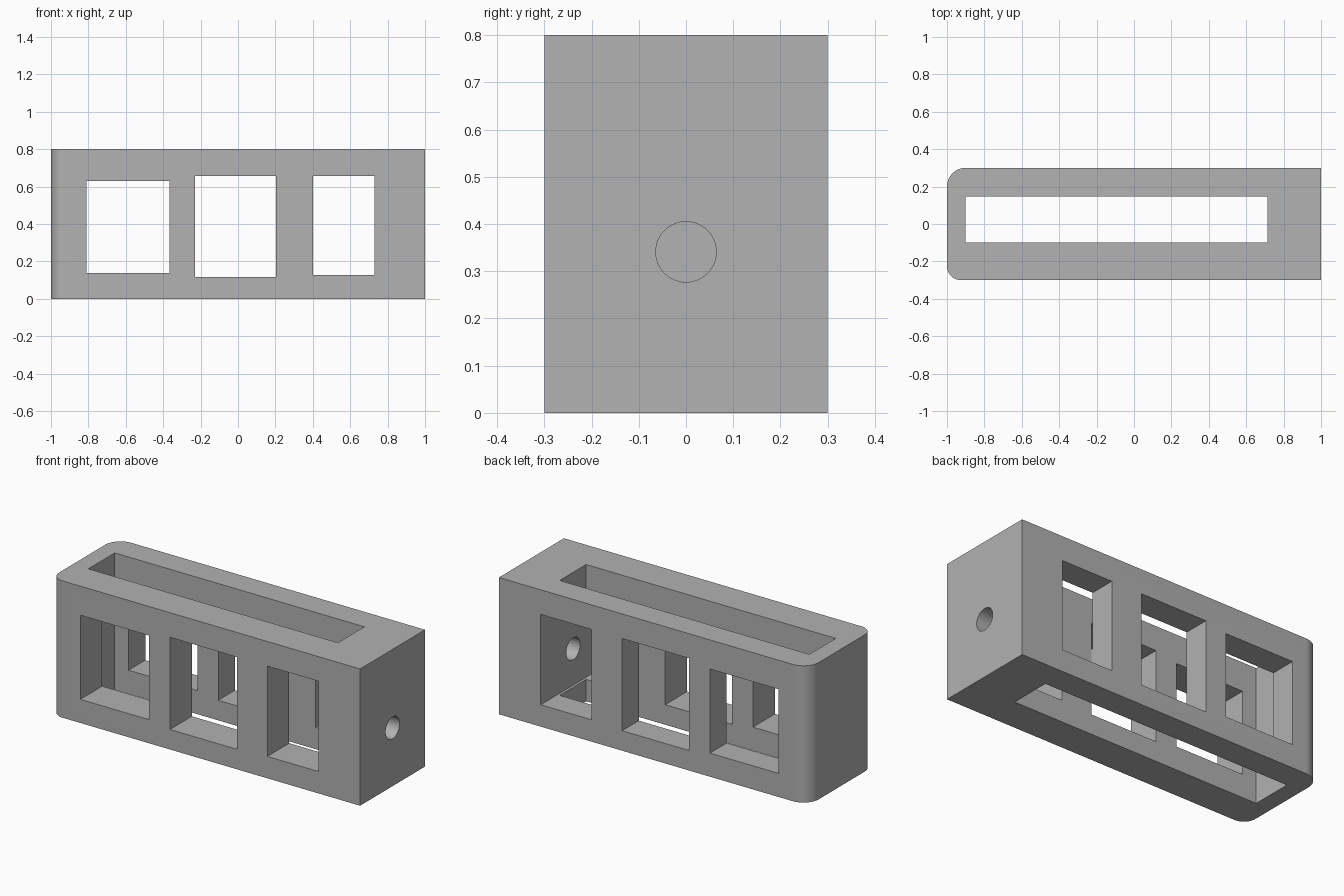
import bpy, bmesh, math

if "Cube" in bpy.data.objects:
    bpy.data.objects.remove(bpy.data.objects["Cube"])

HEIGHT = 0.8

grey = bpy.data.materials.new("plain grey")
grey.diffuse_color = (0.445, 0.445, 0.445, 1)
grey.use_nodes = True
grey.node_tree.nodes["Principled BSDF"].inputs["Base Color"].default_value = grey.diffuse_color


def corner(cx, cy, radius, start, steps=14):
    """Quarter-circle points, counter-clockwise from the start angle."""
    return [(cx + radius * math.cos(start + math.pi / 2 * i / steps),
             cy + radius * math.sin(start + math.pi / 2 * i / steps))
            for i in range(steps + 1)]


def box_cutter(name, x, y, z):
    bpy.ops.mesh.primitive_cube_add(
        size=1, location=[sum(r) / 2 for r in (x, y, z)])
    ob = bpy.context.object
    ob.name = name
    ob.scale = [r[1] - r[0] for r in (x, y, z)]
    return ob


# Block: square right end, two rounded vertical edges on the left end
R_BACK, R_FRONT = 0.10, 0.075
outline = [(1, -0.3), (1, 0.3)]
outline += corner(-1 + R_BACK, 0.3 - R_BACK, R_BACK, math.pi / 2)
outline += corner(-1 + R_FRONT, -0.3 + R_FRONT, R_FRONT, math.pi)
bm = bmesh.new()
base = bm.faces.new([bm.verts.new((x, y, 0)) for x, y in outline])
top = bmesh.ops.extrude_face_region(bm, geom=[base])["geom"]
bmesh.ops.translate(bm, vec=(0, 0, HEIGHT),
                    verts=[v for v in top if isinstance(v, bmesh.types.BMVert)])
bmesh.ops.recalc_face_normals(bm, faces=bm.faces)
mesh = bpy.data.meshes.new("slotted_block")
bm.to_mesh(mesh)
bm.free()
mesh.materials.append(grey)
block = bpy.data.objects.new("slotted_block", mesh)
bpy.context.collection.objects.link(block)

# Vertical slot
cutters = [box_cutter("slot_cutter", (-0.9, 0.715), (-0.098, 0.146), (-0.2, 1))]

# Three windows from front to back
for x, z in (((-0.81, -0.365), (0.138, 0.63)),
             ((-0.23, 0.203), (0.117, 0.656)),
             ((0.40, 0.73), (0.128, 0.656))):
    cutters.append(box_cutter("window_cutter", x, (-0.5, 0.5), z))

# Round hole through the right end wall into the slot
bpy.ops.mesh.primitive_cylinder_add(
    vertices=48, radius=0.064, depth=0.6, location=(0.9, 0, 0.341),
    rotation=(0, math.pi / 2, 0))
bpy.context.object.name = "hole_cutter"
cutters.append(bpy.context.object)

# Cut the openings, then drop the cutters
bpy.ops.object.select_all(action='DESELECT')
block.select_set(True)
bpy.context.view_layer.objects.active = block
for cutter in cutters:
    cutter.hide_render = True
    cut = block.modifiers.new("cut", 'BOOLEAN')
    cut.operation = 'DIFFERENCE'
    cut.solver = 'EXACT'
    cut.object = cutter
    bpy.ops.object.modifier_apply(modifier=cut.name)
for cutter in cutters:
    bpy.data.objects.remove(cutter, do_unlink=True)

bpy.ops.object.shade_smooth_by_angle(angle=math.radians(30))
